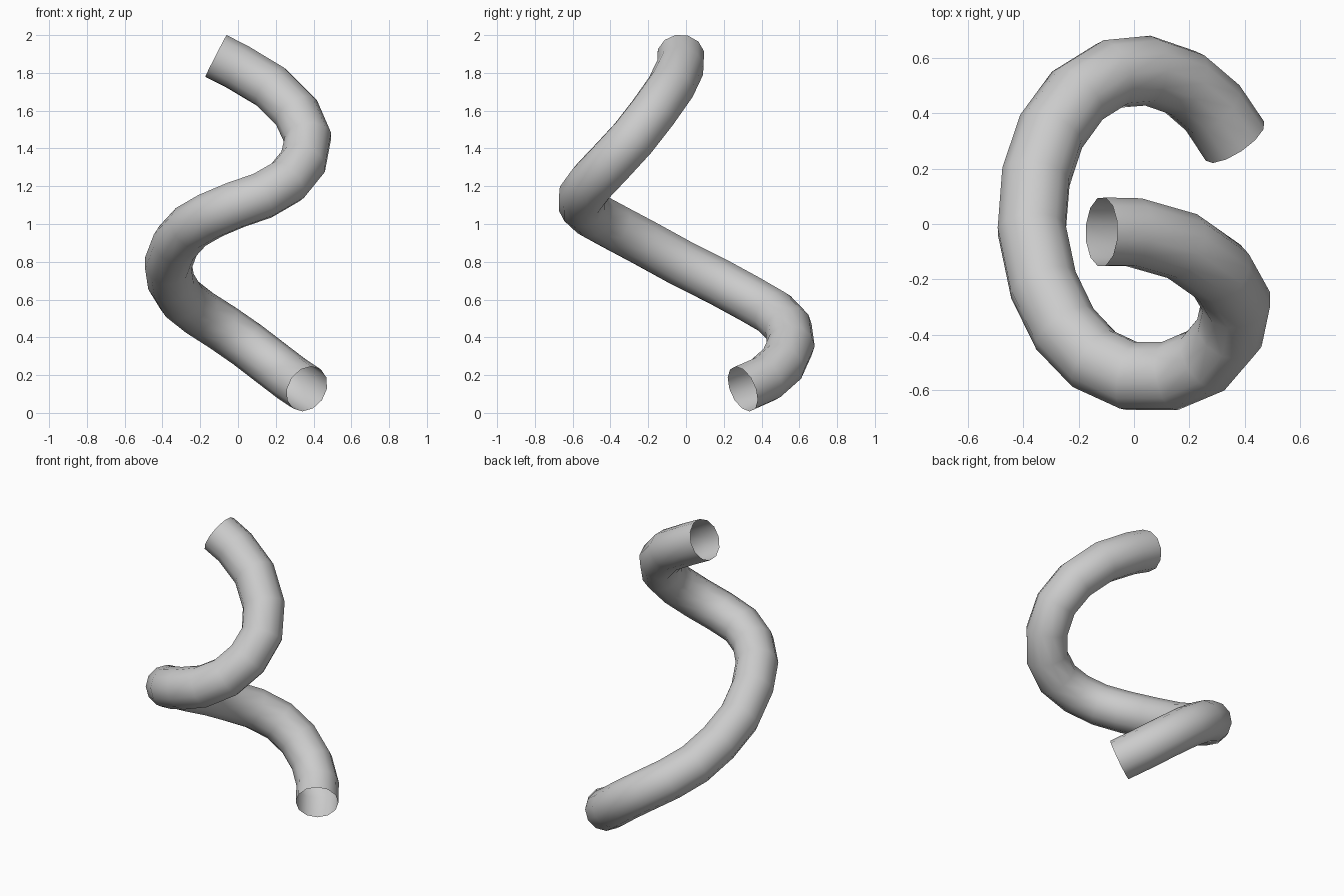
import bpy

# Centreline of the bent tube, from the lower open end to the upper one
PATH = [
    (0.365, 0.30, 0.127), (0.285, 0.42, 0.18), (0.18, 0.51, 0.26),
    (0.05, 0.555, 0.36), (-0.08, 0.543, 0.45), (-0.205, 0.465, 0.53),
    (-0.30, 0.335, 0.605), (-0.355, 0.17, 0.695), (-0.37, -0.02, 0.79),
    (-0.328, -0.22, 0.90), (-0.25, -0.38, 0.985), (-0.145, -0.49, 1.045),
    (-0.015, -0.55, 1.10), (0.13, -0.55, 1.15), (0.26, -0.495, 1.225),
    (0.345, -0.395, 1.33), (0.37, -0.28, 1.455), (0.31, -0.175, 1.59),
    (0.175, -0.08, 1.725), (0.0, -0.03, 1.83), (-0.117, -0.028, 1.89),
]

# Curve with a round 12-sided profile and open ends
curve = bpy.data.curves.new("spiral_tube", "CURVE")
curve.dimensions = "3D"
curve.fill_mode = "FULL"
curve.bevel_depth = 0.127
curve.bevel_resolution = 4
curve.use_fill_caps = False
spline = curve.splines.new("POLY")
spline.points.add(len(PATH) - 1)
for point, co in zip(spline.points, PATH):
    point.co = (*co, 1)
spline.use_smooth = True

tube = bpy.data.objects.new("spiral_tube", curve)
bpy.context.collection.objects.link(tube)

# Turn the tube into a smooth-shaded mesh
bpy.context.view_layer.objects.active = tube
tube.select_set(True)
bpy.ops.object.convert(target="MESH")
bpy.ops.object.shade_smooth()
